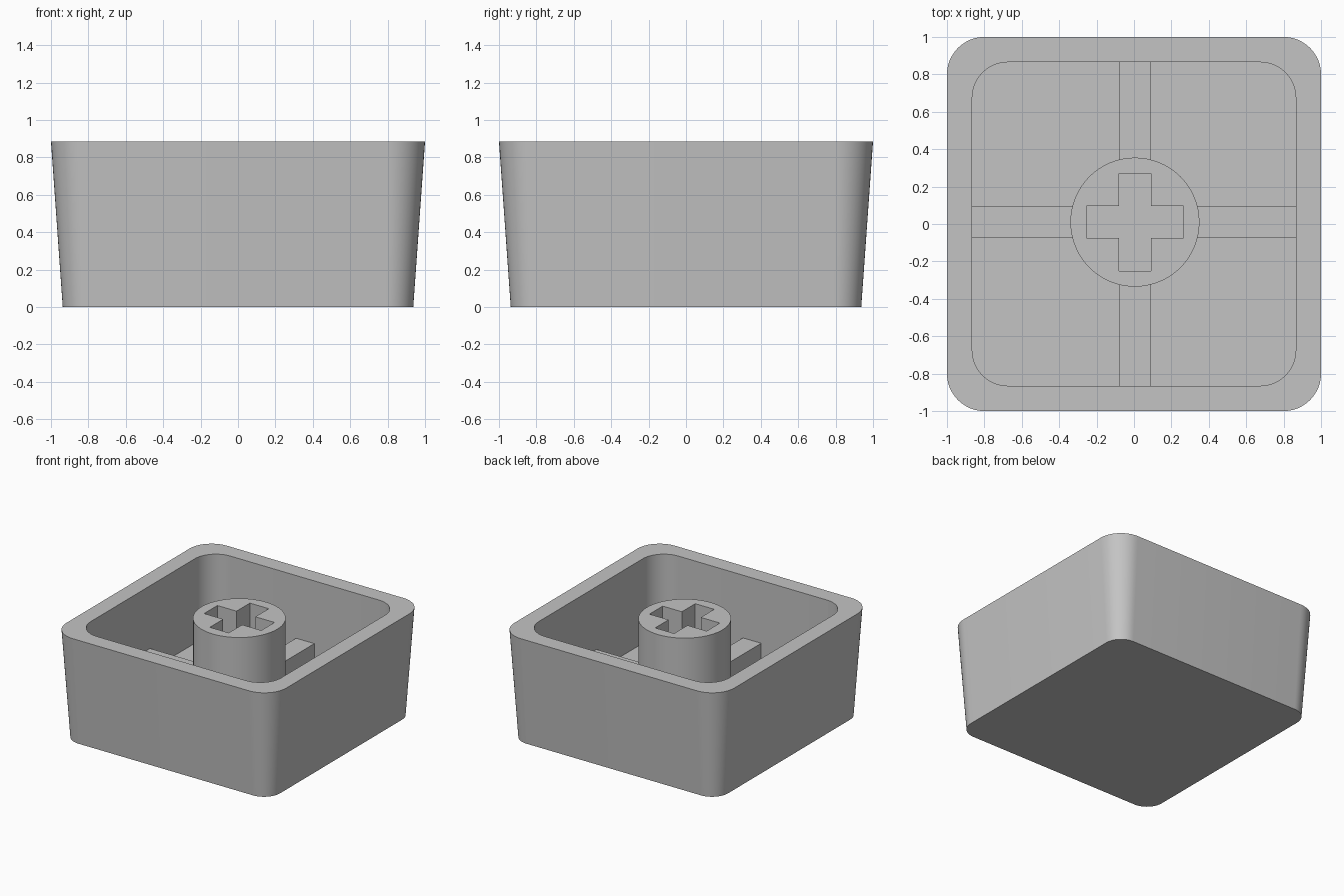
import bpy
import bmesh
from math import sin, cos, pi, radians

cube = bpy.data.objects.get("Cube")
if cube:
    bpy.data.objects.remove(cube, do_unlink=True)

HEIGHT = 0.885      # open rim
FLOOR = 0.19        # inside floor
RIB_TOP = 0.37
CENTRE = (0.005, 0.01)   # post and ribs sit slightly off centre
RIB_HALF = 0.083

grey = bpy.data.materials.new("grey plastic")
grey.use_nodes = True
grey.diffuse_color = (0.55, 0.55, 0.55, 1)
grey.node_tree.nodes["Principled BSDF"].inputs["Base Color"].default_value = grey.diffuse_color


def finish(obj, smooth=True):
    """Give the object its colour and shading."""
    obj.data.materials.clear()
    obj.data.materials.append(grey)
    if smooth:
        bpy.ops.object.select_all(action='DESELECT')
        obj.select_set(True)
        bpy.context.view_layer.objects.active = obj
        bpy.ops.object.shade_smooth_by_angle(angle=radians(30))


def add_mesh(name, bm):
    bmesh.ops.recalc_face_normals(bm, faces=bm.faces[:])
    mesh = bpy.data.meshes.new(name)
    bm.to_mesh(mesh)
    bm.free()
    obj = bpy.data.objects.new(name, mesh)
    bpy.context.collection.objects.link(obj)
    return obj


def rounded_square(bm, half, radius, z, steps=12):
    """One closed ring of vertices around a rounded square."""
    ring = []
    for corner in range(4):
        mid = pi / 4 + corner * pi / 2
        cx = (half - radius) * (1 if cos(mid) > 0 else -1)
        cy = (half - radius) * (1 if sin(mid) > 0 else -1)
        for i in range(steps + 1):
            a = corner * pi / 2 + i / steps * pi / 2
            ring.append(bm.verts.new((cx + radius * cos(a), cy + radius * sin(a), z)))
    return ring


# Tapered hollow shell: outer base, outer rim, inner rim, inner floor
bm = bmesh.new()
rings = [rounded_square(bm, *r) for r in (
    (0.937, 0.145, 0), (1, 0.2, HEIGHT), (0.865, 0.19, HEIGHT), (0.865, 0.19, FLOOR))]
for low, high in zip(rings, rings[1:]):
    n = len(low)
    for i in range(n):
        j = (i + 1) % n
        bm.faces.new((low[i], low[j], high[j], high[i]))
bm.faces.new(rings[0])
bm.faces.new(rings[-1])
finish(add_mesh("shell", bm))

# Round post with a cross-shaped socket, extruded from a filled outline
LONG, SHORT = 0.26, 0.086
circle = [(0.345 * cos(i * pi / 32), 0.345 * sin(i * pi / 32)) for i in range(64)]
cross = []
for x, y in ((LONG, -SHORT), (LONG, SHORT), (SHORT, SHORT)):
    cross.append((x, y))
for turn in range(3):
    cross += [(-y, x) for x, y in cross[-3:]]

curve = bpy.data.curves.new("post", 'CURVE')
curve.dimensions = '2D'
curve.fill_mode = 'BOTH'
bottom = FLOOR - 0.01
curve.extrude = (HEIGHT - bottom) / 2
for outline in (circle, cross):
    spline = curve.splines.new('POLY')
    spline.points.add(len(outline) - 1)
    for point, (x, y) in zip(spline.points, outline):
        point.co = (x, y, 0, 1)
    spline.use_cyclic_u = True
post = bpy.data.objects.new("post", curve)
post.location = (*CENTRE, (HEIGHT + bottom) / 2)
bpy.context.collection.objects.link(post)
bpy.ops.object.select_all(action='DESELECT')
post.select_set(True)
bpy.context.view_layer.objects.active = post
bpy.ops.object.convert(target='MESH')
post = bpy.context.view_layer.objects.active
bm = bmesh.new()
bm.from_mesh(post.data)
bmesh.ops.remove_doubles(bm, verts=bm.verts[:], dist=0.0005)
bmesh.ops.recalc_face_normals(bm, faces=bm.faces[:])
bm.to_mesh(post.data)
bm.free()
finish(post)


# Four low ribs joining the post to the walls
def add_rib(name, dx, dy):
    cx, cy = CENTRE
    inner, outer = 0.31, 0.875
    xs = sorted((cx + dx * inner, dx * outer)) if dx else (cx - RIB_HALF, cx + RIB_HALF)
    ys = sorted((cy + dy * inner, dy * outer)) if dy else (cy - RIB_HALF, cy + RIB_HALF)
    zs = (FLOOR - 0.01, RIB_TOP)
    bm = bmesh.new()
    bmesh.ops.create_cube(bm, size=1)
    for v in bm.verts:
        v.co = [span[int(c > 0)] for c, span in zip(v.co, (xs, ys, zs))]
    finish(add_mesh(name, bm), smooth=False)


for name, dx, dy in (("left_rib", 1, 0), ("right_rib", -1, 0),
                     ("back_rib", 0, 1), ("front_rib", 0, -1)):
    add_rib(name, dx, dy)
